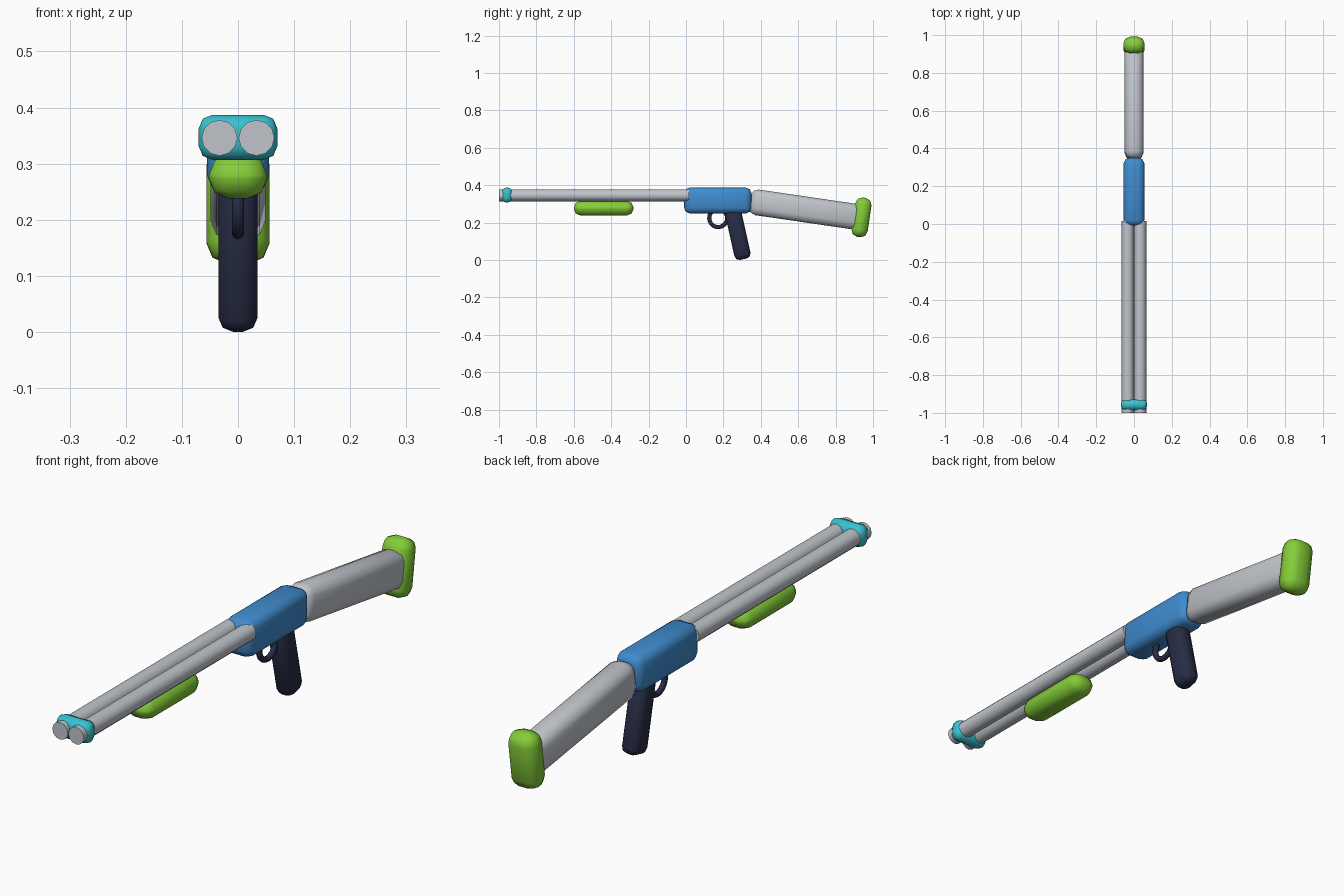
import bpy
from math import radians

cube = bpy.data.objects.get("Cube")
if cube:
    bpy.data.objects.remove(cube, do_unlink=True)


def material(name, rgb):
    mat = bpy.data.materials.new(name)
    mat.use_nodes = True
    mat.diffuse_color = (*rgb, 1)
    mat.node_tree.nodes["Principled BSDF"].inputs["Base Color"].default_value = (*rgb, 1)
    return mat


grey = material("light grey", (0.53, 0.56, 0.60))
blue = material("blue", (0.05, 0.26, 0.62))
green = material("lime green", (0.23, 0.61, 0.04))
cyan = material("cyan", (0.04, 0.54, 0.64))
navy = material("dark navy", (0.02, 0.026, 0.06))


def finish(name, mat, angle):
    obj = bpy.context.object
    obj.name = name
    obj.data.materials.append(mat)
    bpy.ops.object.shade_smooth_by_angle(angle=radians(angle))
    return obj


def rounded_box(name, mat, y, z, size, bevel, tilt=0):
    """Box with rounded edges, tilted about the x axis."""
    bpy.ops.mesh.primitive_cube_add(size=1, location=(0, y, z))
    obj = bpy.context.object
    obj.scale = size
    bpy.ops.object.transform_apply(location=False, rotation=False, scale=True)
    mod = obj.modifiers.new("rounding", 'BEVEL')
    mod.width = bevel
    mod.segments = 2
    bpy.ops.object.modifier_apply(modifier=mod.name)
    obj.rotation_euler.x = radians(tilt)
    return finish(name, mat, 60)


# Twin barrels
for side, x in (("right", -0.033), ("left", 0.033)):
    bpy.ops.mesh.primitive_cylinder_add(vertices=12, radius=0.032, depth=1.015,
                                        location=(x, -0.4925, 0.346),
                                        rotation=(radians(90), 0, 0))
    finish(side + "_barrel", grey, 40)

# Muzzle band, fore grip and receiver
rounded_box("muzzle_band", cyan, -0.957, 0.347, (0.14, 0.058, 0.08), 0.024)
rounded_box("fore_grip", green, -0.44, 0.277, (0.104, 0.32, 0.078), 0.036)
rounded_box("receiver", blue, 0.17, 0.318, (0.11, 0.36, 0.138), 0.03)

# Sloping stock with butt pad
rounded_box("stock", grey, 0.64, 0.27, (0.098, 0.6, 0.138), 0.036, -8.3)
rounded_box("butt_pad", green, 0.938, 0.228, (0.112, 0.088, 0.212), 0.036, -8.3)

# Hand grip and trigger guard
rounded_box("hand_grip", navy, 0.277, 0.141, (0.07, 0.088, 0.28), 0.026, 12.5)
bpy.ops.mesh.primitive_torus_add(major_segments=20, minor_segments=8,
                                 major_radius=0.048, minor_radius=0.011,
                                 location=(0, 0.172, 0.224),
                                 rotation=(0, radians(90), 0))
finish("trigger_guard", navy, 60)
